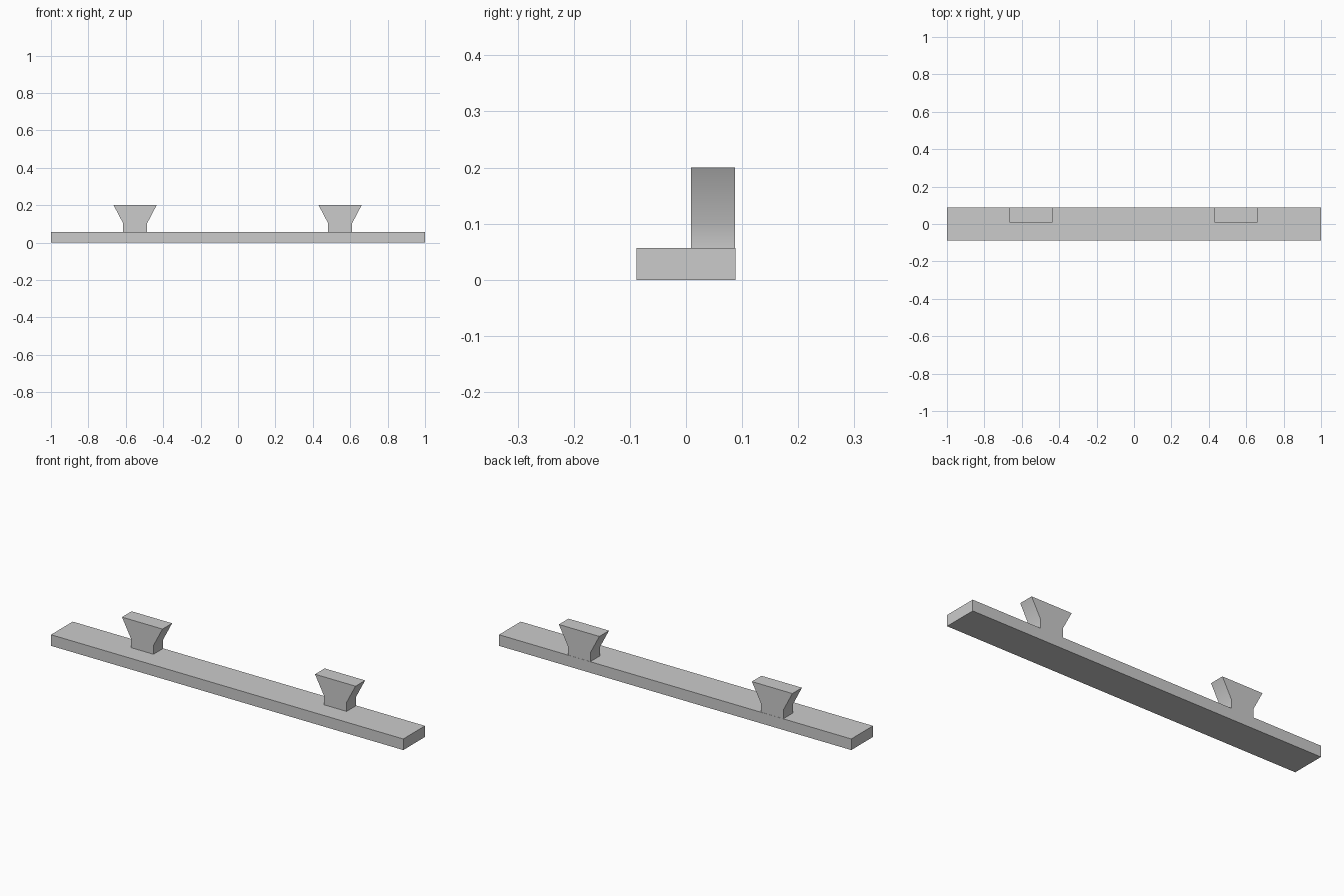
import bpy
import bmesh

cube = bpy.data.objects.get("Cube")
if cube:
    bpy.data.objects.remove(cube, do_unlink=True)

grey = bpy.data.materials.new("light grey")
grey.use_nodes = True
colour = (0.6, 0.6, 0.6, 1)
grey.diffuse_color = colour
grey.node_tree.nodes["Principled BSDF"].inputs["Base Color"].default_value = colour


def extrude_profile(name, profile, y_front, y_back):
    """Extrude an x-z outline from front to back."""
    bm = bmesh.new()
    face = bm.faces.new([bm.verts.new((x, y_front, z)) for x, z in profile])
    result = bmesh.ops.extrude_face_region(bm, geom=[face])
    verts = [v for v in result["geom"] if isinstance(v, bmesh.types.BMVert)]
    bmesh.ops.translate(bm, verts=verts, vec=(0, y_back - y_front, 0))
    bmesh.ops.recalc_face_normals(bm, faces=bm.faces)
    mesh = bpy.data.meshes.new(name)
    bm.to_mesh(mesh)
    bm.free()
    mesh.materials.append(grey)
    obj = bpy.data.objects.new(name, mesh)
    bpy.context.collection.objects.link(obj)
    return obj


# Long flat bar
BAR_TOP = 0.057
extrude_profile("base_bar", [(-1, 0), (1, 0), (1, BAR_TOP), (-1, BAR_TOP)],
                -0.088, 0.088)

# Flared pegs along the back edge: straight neck, widening to a flat top
right_half = [(0.064, BAR_TOP), (0.064, 0.103), (0.115, 0.2)]
outline = right_half + [(-x, z) for x, z in reversed(right_half)]
for name, centre in (("right_peg", -0.55), ("left_peg", 0.546)):
    peg = extrude_profile(name, outline, 0.009, 0.087)
    peg.location.x = centre
    # Soft bend between neck and flare, sharp corners elsewhere
    bpy.ops.object.select_all(action="DESELECT")
    peg.select_set(True)
    bpy.context.view_layer.objects.active = peg
    bpy.ops.object.shade_smooth_by_angle()
